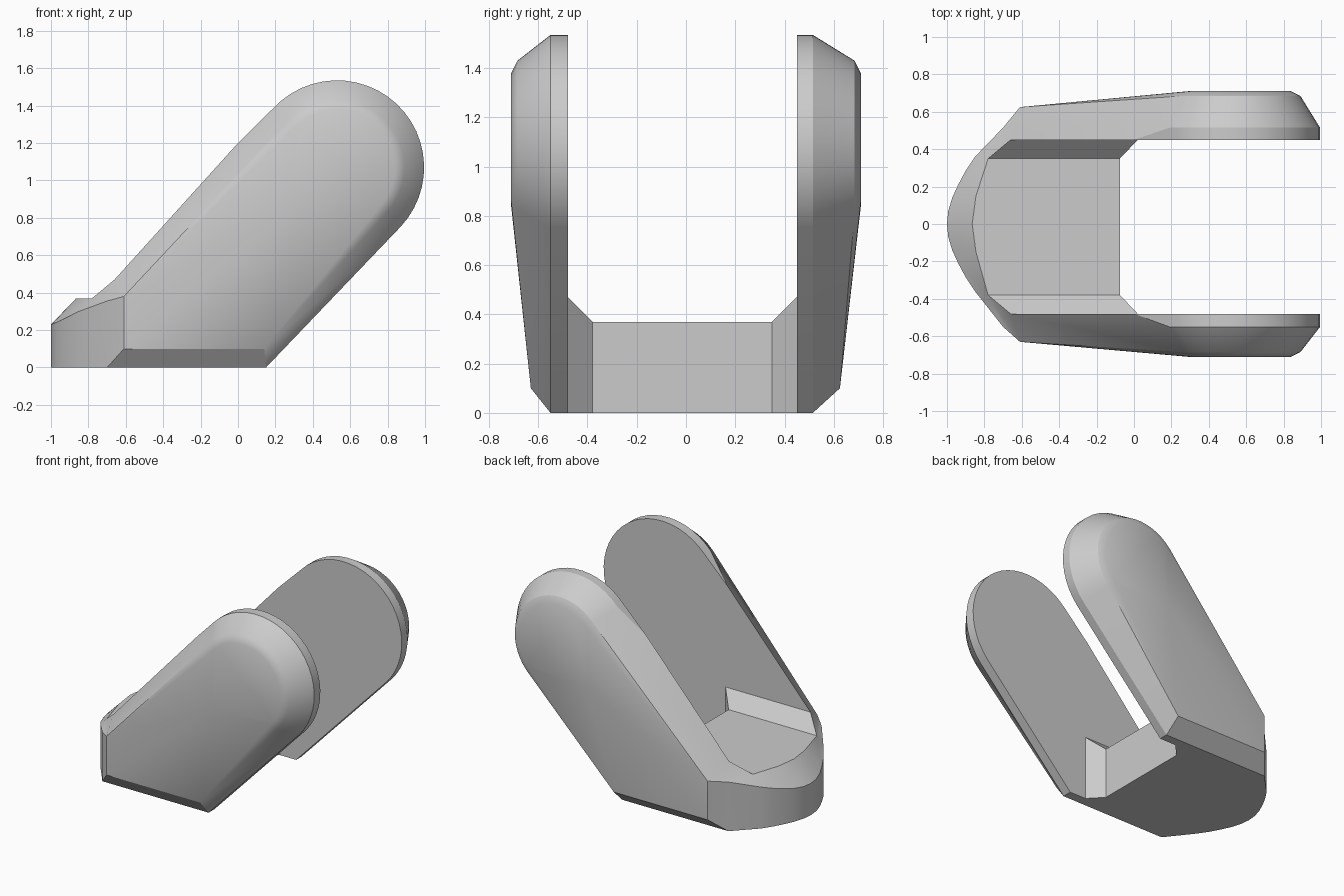
import bpy, bmesh
from math import cos, sin, radians
from mathutils import Vector

cube = bpy.data.objects.get("Cube")
if cube:
    bpy.data.objects.remove(cube, do_unlink=True)

# Single grey material
grey = bpy.data.materials.new("light_grey")
grey.use_nodes = True
COLOR = (0.6, 0.6, 0.6, 1)
grey.diffuse_color = COLOR
grey.node_tree.nodes["Principled BSDF"].inputs["Base Color"].default_value = COLOR

bm = bmesh.new()
STEPS = 24
OUTER = 0.71
PLATE_Z = 0.37
FLOOR_X, CHEEK_X, HEEL_X = -0.075, 0.02, 0.15


def face(*points):
    """Add one polygon; matching corners are welded later."""
    bm.faces.new([bm.verts.new(p) for p in points])


def arc(radius, y):
    """Rounded arm tip, from the upper tangent to the lower tangent."""
    out = []
    for k in range(STEPS + 1):
        a = radians(137 - 180 * k / STEPS)
        out.append(Vector((0.53 + radius * cos(a), y, 1.07 + radius * sin(a))))
    return out


def strip(a, b):
    for k in range(len(a) - 1):
        face(a[k], a[k + 1], b[k + 1], b[k])


def build_side(s, inner, mid, low):
    """One arm with its half of the nose; returns the borders of the flat middle faces."""
    def pt(x, y, z):
        return Vector((x, s * y, z))

    floor_y = inner - 0.1
    tip_in, tip_mid = arc(0.465, s * inner), arc(0.465, s * mid)
    tip_shoulder, tip_out = arc(0.36, s * (OUTER - 0.025)), arc(0.31, s * OUTER)
    root, bend = pt(-0.66, inner, 0.47), pt(0, inner, 1.2)
    heel_in, heel_mid = pt(HEEL_X, inner, 0), pt(HEEL_X, mid, 0)
    cheek_low, cheek_top = pt(CHEEK_X, inner, 0), pt(CHEEK_X, inner, 0.47)
    floor_low, floor_top = pt(FLOOR_X, floor_y, 0), pt(FLOOR_X, floor_y, PLATE_Z)
    toe = pt(-0.7, mid, 0)
    front_low, front_top = pt(-0.61, low, 0.1), pt(-0.61, low, 0.38)
    back_low, hub = pt(0.14, low, 0.1), pt(0.29, OUTER, 0.84)

    # Arm inside face and rounded rim
    face(root, bend, *tip_in, heel_in, cheek_low, cheek_top)
    strip(tip_in + [heel_in], tip_mid + [heel_mid])
    face(bend, tip_in[0], tip_mid[0])
    strip(tip_mid, tip_shoulder)
    strip(tip_shoulder, tip_out)

    # Arm upper, lower and bottom bevels
    face(bend, tip_mid[0], tip_shoulder[0])
    face(root, bend, tip_shoulder[0], front_top)
    face(front_top, tip_shoulder[0], tip_out[0])
    face(tip_mid[-1], heel_mid, back_low, tip_shoulder[-1])
    face(tip_shoulder[-1], back_low, tip_out[-1])
    face(heel_mid, toe, front_low, back_low)

    # Arm outside, a flat tip and a tapered shank
    face(*tip_out, hub)
    face(hub, tip_out[-1], back_low)
    face(hub, back_low, front_low)
    face(hub, front_low, front_top)
    face(hub, front_top, tip_out[0])

    # Bevel between plate and arm, and the notch corner
    plate_corner = pt(-0.78, floor_y, PLATE_Z)
    plate_side = pt(-0.845, 0.15, PLATE_Z)
    plate_tip = pt(-0.865, 0, PLATE_Z)
    face(cheek_top, root, plate_corner, floor_top)
    face(floor_low, floor_top, cheek_top, cheek_low)

    # Nose wall and its top bevel
    plan = [(-0.7, mid, 0.355), (-0.85, 0.36, 0.3), (-0.9, 0.285, 0.275),
            (-0.94, 0.21, 0.255), (-0.972, 0.14, 0.24), (-0.993, 0.07, 0.232), (-1, 0, 0.23)]
    top = [pt(*p) for p in plan]
    base = [pt(x, y, 0) for x, y, z in plan]
    face(front_top, front_low, toe, top[0])
    strip(top, base)
    face(root, plate_corner, front_top)
    face(front_top, plate_corner, top[0])
    for k in range(3):
        face(plate_corner, top[k], top[k + 1])
    face(plate_corner, top[3], plate_side)
    for k in range(3, 5):
        face(plate_side, top[k], top[k + 1])
    face(plate_side, top[5], plate_tip)
    face(plate_tip, top[5], top[6])

    plate = [plate_tip, plate_side, plate_corner, floor_top]
    sole = base[::-1] + [heel_mid, heel_in, cheek_low, floor_low]
    return plate, sole, [floor_top, floor_low]


front = build_side(-1, 0.48, 0.55, 0.63)
back = build_side(1, 0.45, 0.515, 0.625)

# Plate top, sole and notch wall close the middle
for a, b in zip(front, back):
    shared = (a[0] - b[0]).length < 0.001
    face(*a, *(b[:0:-1] if shared else b[::-1]))

bmesh.ops.remove_doubles(bm, verts=bm.verts, dist=0.0005)
bmesh.ops.recalc_face_normals(bm, faces=bm.faces)
mesh = bpy.data.meshes.new("forked_bracket")
bm.to_mesh(mesh)
bm.free()
mesh.materials.append(grey)
bracket = bpy.data.objects.new("forked_bracket", mesh)
bpy.context.collection.objects.link(bracket)
bpy.ops.object.select_all(action="DESELECT")
bracket.select_set(True)
bpy.context.view_layer.objects.active = bracket
bpy.ops.object.shade_smooth_by_angle(angle=radians(30))
